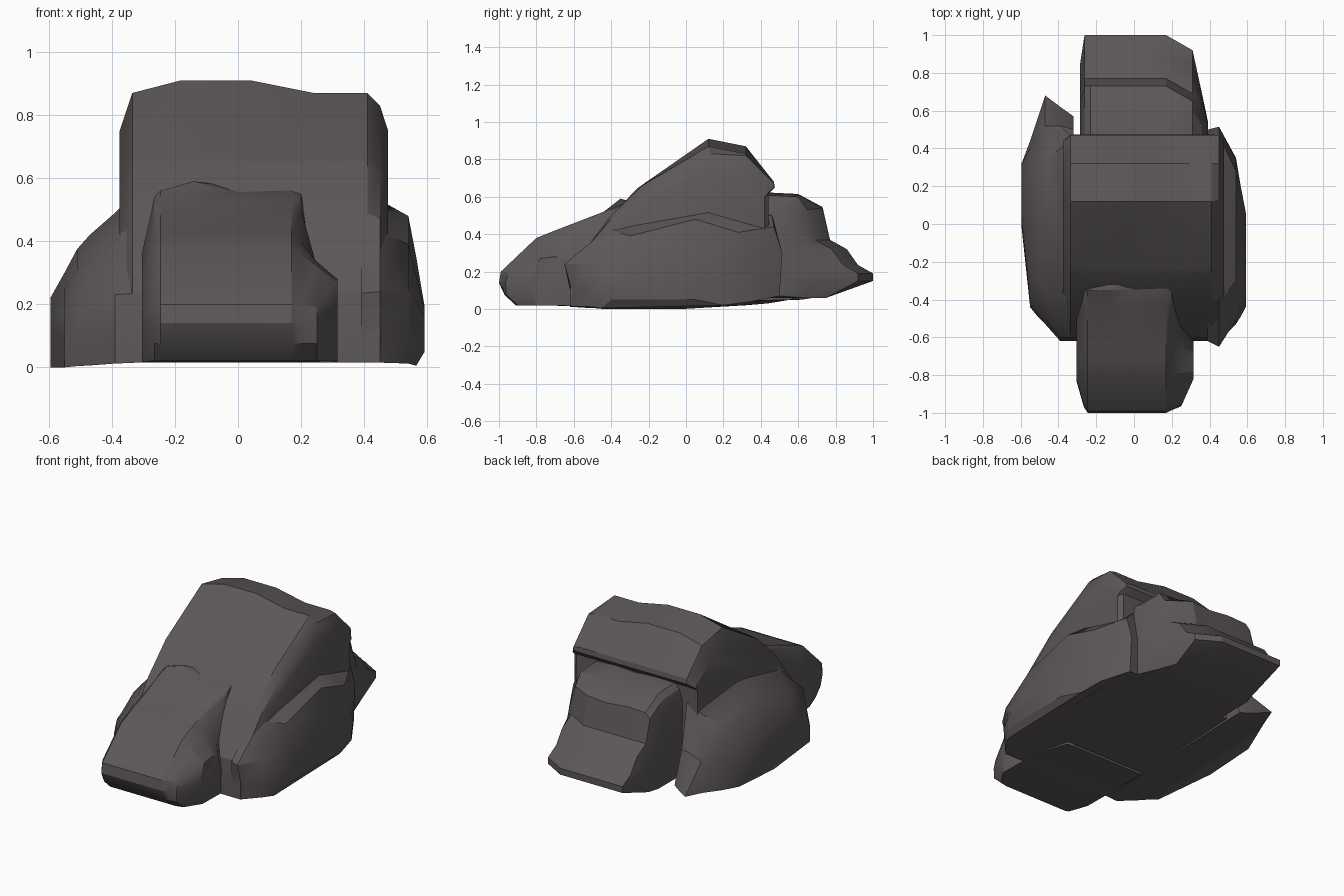
import bpy, bmesh, math

stone = bpy.data.materials.new("dark grey stone")
stone.diffuse_color = (0.108, 0.094, 0.099, 1)


def rock(name, sections):
    """Loft (y, z) outlines placed at successive x positions into a closed rock."""
    bm = bmesh.new()
    rings = [[bm.verts.new((x, y, z)) for y, z in outline] for x, outline in sections]
    n = len(rings[0])
    for a, b in zip(rings, rings[1:]):
        for i in range(n):
            j = (i + 1) % n
            bm.faces.new((a[i], a[j], b[j], b[i]))
    bm.faces.new(rings[0])
    bm.faces.new(rings[-1])
    bmesh.ops.recalc_face_normals(bm, faces=bm.faces)
    me = bpy.data.meshes.new(name)
    bm.to_mesh(me)
    bm.free()
    me.materials.append(stone)
    ob = bpy.data.objects.new(name, me)
    bpy.context.collection.objects.link(ob)
    bpy.ops.object.select_all(action='DESELECT')
    ob.select_set(True)
    bpy.context.view_layer.objects.active = ob
    bpy.ops.object.shade_smooth_by_angle(angle=math.radians(28))
    return ob


# Central boulder: one side outline whose ridge height and ledge vary with x
def boulder(ridge, ledge=0.0):
    return [(-.62, .015), (-.62, .095), (-.60, .235), (-.41, .49),
            (-.26, .635 + ledge), (-.235, .66 + ledge / 3), (.12, ridge), (.32, ridge - .04),
            (.47, .68), (.475, .65), (.44, .615), (.45, .06)]


left_shoulder = [(-.55, .02), (-.55, .10), (-.52, .235), (-.34, .46), (-.2, .57), (-.17, .59),
                 (.11, .75), (.29, .74), (.43, .64), (.44, .62), (.42, .6), (.42, .06)]
right_edge = [(-.62, .015), (-.62, .095), (-.61, .235), (-.41, .47), (-.24, .61), (-.21, .635),
              (.13, .83), (.32, .82), (.47, .67), (.47, .65), (.44, .615), (.45, .06)]
rock("central_boulder", [
    (-.375, left_shoulder), (-.335, boulder(.87)), (-.18, boulder(.91, .01)),
    (.04, boulder(.91, .01)), (.24, boulder(.87, .01)), (.41, boulder(.87)),
    (.45, right_edge), (.476, left_shoulder)])

# Left flank, bulging down to the ground with a low spur at the back
rock("left_flank", [
    (-.32, [(-.62, .015), (-.62, .10), (-.60, .235), (-.41, .48), (.15, .56), (.45, .52), (.50, .25), (.57, .05)]),
    (-.39, [(-.62, .012), (-.62, .095), (-.60, .23), (-.40, .40), (.0, .49), (.40, .45), (.52, .25), (.62, .05)]),
    (-.47, [(-.53, .006), (-.53, .095), (-.50, .22), (-.34, .34), (.0, .42), (.34, .38), (.52, .22), (.68, .06)]),
    (-.51, [(-.48, .004), (-.49, .09), (-.46, .20), (-.30, .31), (.0, .375), (.32, .34), (.46, .2), (.56, .05)]),
    (-.55, [(-.44, .0), (-.44, .09), (-.41, .17), (-.25, .25), (.0, .30), (.25, .28), (.40, .18), (.44, .03)]),
    (-.595, [(-.02, .0), (-.02, .08), (.0, .13), (.05, .18), (.12, .22), (.2, .2), (.32, .12), (.32, .02)])])

# Right flank, with a shelf along its upper edge
rock("right_flank", [
    (.39, [(-.62, .015), (-.62, .10), (-.62, .235), (-.41, .46), (.10, .56), (.46, .50), (.50, .3), (.50, .07)]),
    (.45, [(-.62, .015), (-.61, .10), (-.65, .24), (-.42, .43), (.15, .53), (.47, .44), (.515, .3), (.50, .07)]),
    (.54, [(-.51, .012), (-.53, .10), (-.51, .24), (-.30, .39), (.05, .48), (.28, .41), (.34, .28), (.35, .04)]),
    (.565, [(-.45, .005), (-.49, .10), (-.45, .21), (-.30, .29), (-.02, .35), (.13, .3), (.2, .22), (.2, .02)]),
    (.592, [(-.40, .05), (-.44, .10), (-.40, .16), (-.30, .18), (-.1, .19), (.0, .18), (.06, .15), (.05, .05)])])


# Front rock: stepped nose; parameters are the crest height and nose shift
def nose(crest):
    return [(-.30, .015), (-.91, .02), (-.97, .075), (-1.0, .14), (-.99, .20), (-.80, .38),
            (-.70, .42), (-.44, .52), (-.35, crest), (-.28, .57)]


rock("front_rock", [
    (-.305, [(-.30, .015), (-.78, .018), (-.82, .06), (-.83, .14), (-.82, .18), (-.76, .26),
             (-.68, .30), (-.50, .36), (-.38, .42), (-.28, .44)]),
    (-.265, [(-.30, .015), (-.90, .02), (-.95, .075), (-.97, .14), (-.96, .20), (-.79, .36),
             (-.69, .41), (-.44, .505), (-.36, .54), (-.28, .55)]),
    (-.245, nose(.56)), (-.14, nose(.59)), (.0, nose(.555)), (.17, nose(.56)),
    (.20, [(-.30, .015), (-.91, .02), (-.97, .075), (-.985, .14), (-.97, .20), (-.79, .36),
           (-.66, .395), (-.44, .50), (-.36, .55), (-.28, .55)]),
    (.25, [(-.30, .015), (-.90, .02), (-.96, .075), (-.965, .14), (-.95, .19), (-.79, .32),
           (-.67, .335), (-.57, .32), (-.50, .28), (-.40, .2)]),
    (.315, [(-.50, .015), (-.80, .02), (-.82, .075), (-.82, .14), (-.82, .19), (-.78, .27),
            (-.70, .28), (-.65, .26), (-.63, .2), (-.60, .1)])])


# Back rock: terraced tail falling to the rear
def tail(dy=0.0, dz=0.0):
    return [(.40, .06), (.40, .62 + dz), (.60, .61 + dz), (.73 + dy, .54 + dz), (.77 + dy, .37),
            (.86 + dy, .32), (.92 + dy, .235), (1.0 + dy, .19), (1.0 + dy, .15), (.75, .06)]


rock("back_rock", [
    (-.285, [(.40, .06), (.40, .52), (.55, .5), (.64, .44), (.70, .35), (.74, .29),
             (.80, .23), (.85, .19), (.85, .15), (.68, .06)]),
    (-.262, tail(0, -.03)), (-.23, tail()), (-.10, tail(.0, .005)), (.04, tail(0, -.01)),
    (.17, tail()), (.31, tail(-.08, -.01)),
    (.36, [(.40, .06), (.40, .57), (.52, .55), (.60, .48), (.64, .38), (.66, .32),
           (.68, .26), (.69, .2), (.69, .14), (.62, .06)]),
    (.392, [(.40, .07), (.40, .46), (.47, .44), (.51, .4), (.53, .35), (.54, .3),
            (.54, .25), (.54, .2), (.54, .14), (.51, .07)])])
